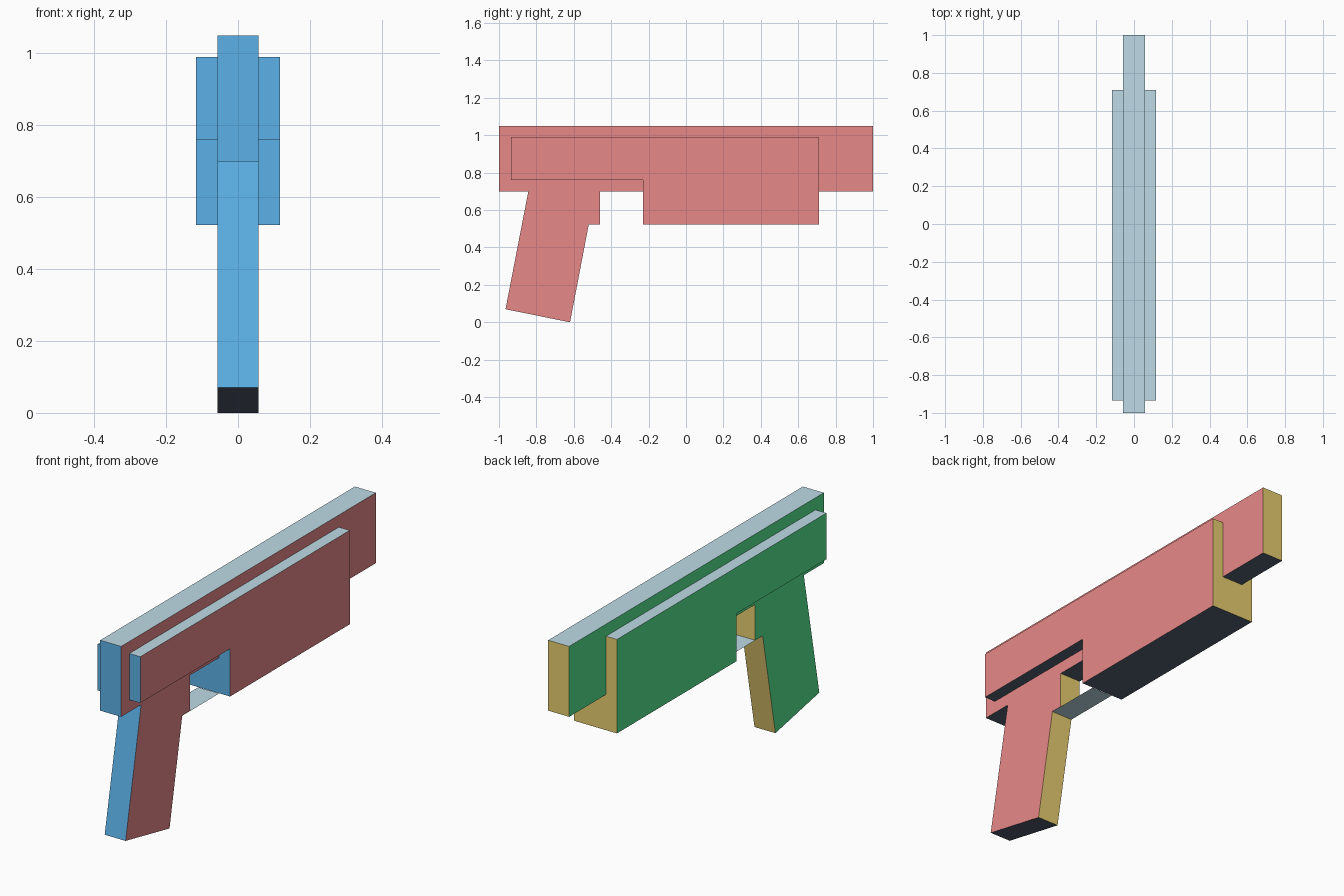
import bpy, bmesh

cube = bpy.data.objects.get("Cube")
if cube:
    bpy.data.objects.remove(cube, do_unlink=True)


def linear(c):
    c /= 255
    return c / 12.92 if c <= 0.04045 else ((c + 0.055) / 1.055) ** 2.4


def make_material(name, rgb):
    mat = bpy.data.materials.new(name)
    mat.use_nodes = True
    color = [linear(c) for c in rgb] + [1]
    mat.diffuse_color = color
    mat.node_tree.nodes["Principled BSDF"].inputs["Base Color"].default_value = color
    return mat


# One colour for each facing direction
MATERIALS = [
    make_material("green", (90, 241, 152)),
    make_material("red", (245, 145, 145)),
    make_material("blue", (99, 189, 246)),
    make_material("yellow", (242, 216, 118)),
    make_material("dark slate", (86, 98, 115)),
    make_material("pale grey blue", (194, 223, 235)),
]


def facing(normal):
    axis = max(range(3), key=lambda i: abs(normal[i]))
    return axis * 2 + (normal[axis] > 0)


def finish(name, bm):
    for face in bm.faces:
        face.normal_update()
        face.material_index = facing(face.normal)
    mesh = bpy.data.meshes.new(name)
    for mat in MATERIALS:
        mesh.materials.append(mat)
    bm.to_mesh(mesh)
    bm.free()
    obj = bpy.data.objects.new(name, mesh)
    bpy.context.collection.objects.link(obj)
    return obj


def extruded(name, profile, x0, x1):
    """Extrude a (y, z) side profile from x0 to x1."""
    bm = bmesh.new()
    base = bm.faces.new([bm.verts.new((x0, y, z)) for y, z in profile])
    new = bmesh.ops.extrude_face_region(bm, geom=[base])["geom"]
    verts = [v for v in new if isinstance(v, bmesh.types.BMVert)]
    bmesh.ops.translate(bm, verts=verts, vec=(x1 - x0, 0, 0))
    bmesh.ops.recalc_face_normals(bm, faces=bm.faces)
    return finish(name, bm)


INNER, OUTER = 0.0575, 0.1175
LOW, MID = 0.523, 0.70

# Long central body with the deeper block under its middle
extruded("body", [(-1, 1.05), (-1, MID), (-0.23, MID), (-0.23, LOW),
                  (0.71, LOW), (0.71, MID), (1, MID), (1, 1.05)], -INNER, INNER)

# Stepped side plates
plate = [(-0.935, 0.99), (-0.935, 0.76), (-0.23, 0.76), (-0.23, LOW),
         (0.71, LOW), (0.71, 0.99)]
for name, x0, x1 in (("left_plate", INNER, OUTER), ("right_plate", -OUTER, -INNER)):
    extruded(name, plate, x0, x1)

# Slanted grip with its small upper step
extruded("grip", [(-0.965, 0.07), (-0.62, 0), (-0.52, LOW), (-0.46, LOW),
                  (-0.46, MID), (-0.843, MID)], -INNER, INNER)

# Paper-thin guard strip between grip and block
bm = bmesh.new()
corners = [(-INNER, -0.52), (INNER, -0.52), (INNER, -0.23), (-INNER, -0.23)]
bm.faces.new([bm.verts.new((x, y, LOW - 0.001)) for x, y in corners])
finish("guard_strip", bm)
